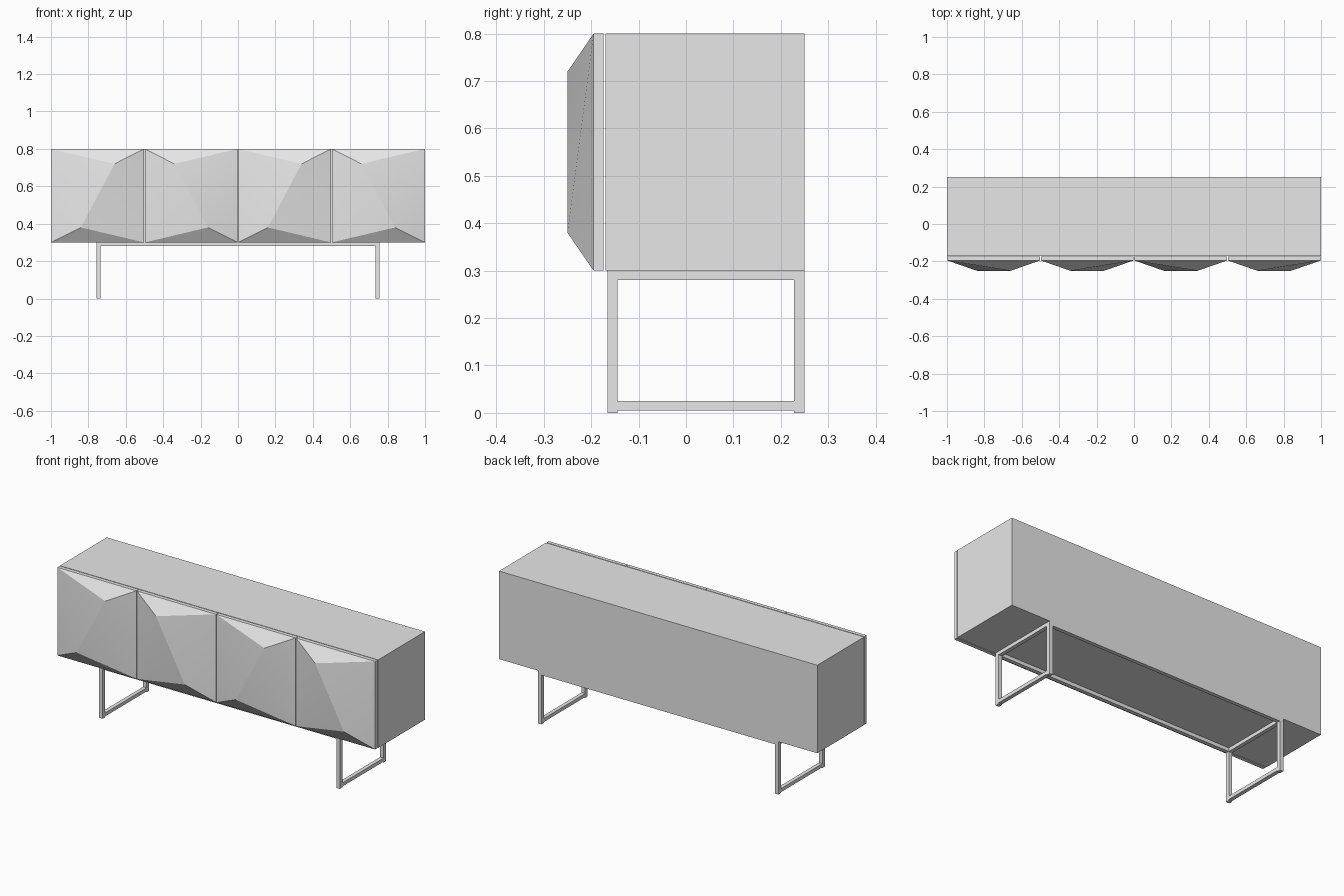
import bpy
import bmesh
import math

cube = bpy.data.objects.get("Cube")
if cube:
    bpy.data.objects.remove(cube, do_unlink=True)

grey = bpy.data.materials.new("light_grey")
grey.use_nodes = True
grey.diffuse_color = (0.8, 0.8, 0.8, 1)
grey.node_tree.nodes["Principled BSDF"].inputs["Base Color"].default_value = (0.8, 0.8, 0.8, 1)


def finish(name, bm):
    bmesh.ops.recalc_face_normals(bm, faces=bm.faces)
    mesh = bpy.data.meshes.new(name)
    bm.to_mesh(mesh)
    bm.free()
    mesh.materials.append(grey)
    obj = bpy.data.objects.new(name, mesh)
    bpy.context.collection.objects.link(obj)
    return obj


def box(name, x0, x1, y0, y1, z0, z1):
    bm = bmesh.new()
    bmesh.ops.create_cube(bm, size=1)
    for v in bm.verts:
        v.co.x = (x0 + x1) / 2 + v.co.x * (x1 - x0)
        v.co.y = (y0 + y1) / 2 + v.co.y * (y1 - y0)
        v.co.z = (z0 + z1) / 2 + v.co.z * (z1 - z0)
    return finish(name, bm)


BACK, BOTTOM, TOP = 0.25, 0.3, 0.8
DOOR_BACK, DOOR_EDGE, DOOR_PEAK = -0.174, -0.195, -0.25


def faceted_door(name, centre, flip):
    """Slab whose front folds up to a slanted ridge."""
    half = 0.2485
    bm = bmesh.new()

    def vert(x, y, z):
        return bm.verts.new((centre + flip * x, y, z))

    corners = [(-half, TOP), (half, TOP), (half, BOTTOM), (-half, BOTTOM)]
    back = [vert(x, DOOR_BACK, z) for x, z in corners]
    tl, tr, br, bl = rim = [vert(x, DOOR_EDGE, z) for x, z in corners]
    high = vert(0.09, DOOR_PEAK, TOP - 0.08)
    low = vert(-0.09, DOOR_PEAK, BOTTOM + 0.08)

    bm.faces.new(back)
    for i in range(4):
        j = (i + 1) % 4
        bm.faces.new((back[i], back[j], rim[j], rim[i]))
    for tri in ((tl, tr, high), (bl, br, low), (tl, high, low),
                (tl, low, bl), (tr, br, high), (br, low, high)):
        bm.faces.new(tri)

    door = finish(name, bm)
    bpy.ops.object.select_all(action='DESELECT')
    door.select_set(True)
    bpy.context.view_layer.objects.active = door
    bpy.ops.object.shade_smooth_by_angle(angle=math.radians(15))


# Cabinet body and four doors with alternating ridges
box("cabinet_body", -1, 1, -0.17, BACK, BOTTOM, TOP)
for i in range(4):
    faceted_door(f"door_{i + 1}", -0.75 + 0.5 * i, 1 if i % 2 == 0 else -1)

# Open square-tube leg frames
BAR, FRONT, FOOT = 0.022, -0.166, 0.005
LEG_X = 0.745
for side, sign in (("right", -1), ("left", 1)):
    x0, x1 = sign * LEG_X - BAR / 2, sign * LEG_X + BAR / 2
    for end, y in (("front", FRONT), ("back", BACK - BAR)):
        box(f"{side}_{end}_leg", x0, x1, y, y + BAR, FOOT, BOTTOM)
        box(f"{side}_{end}_foot_pad", x0, x1, y, y + BAR, 0, FOOT)
    for level, z in (("lower", FOOT), ("upper", BOTTOM - 0.02)):
        box(f"{side}_{level}_rail", x0, x1, FRONT + BAR, BACK - BAR, z, z + 0.02)

# Long rails joining the leg frames
inner = LEG_X - BAR / 2
for end, y in (("front", FRONT), ("back", BACK - BAR)):
    box(f"{end}_long_rail", -inner, inner, y, y + BAR, BOTTOM - 0.02, BOTTOM)
